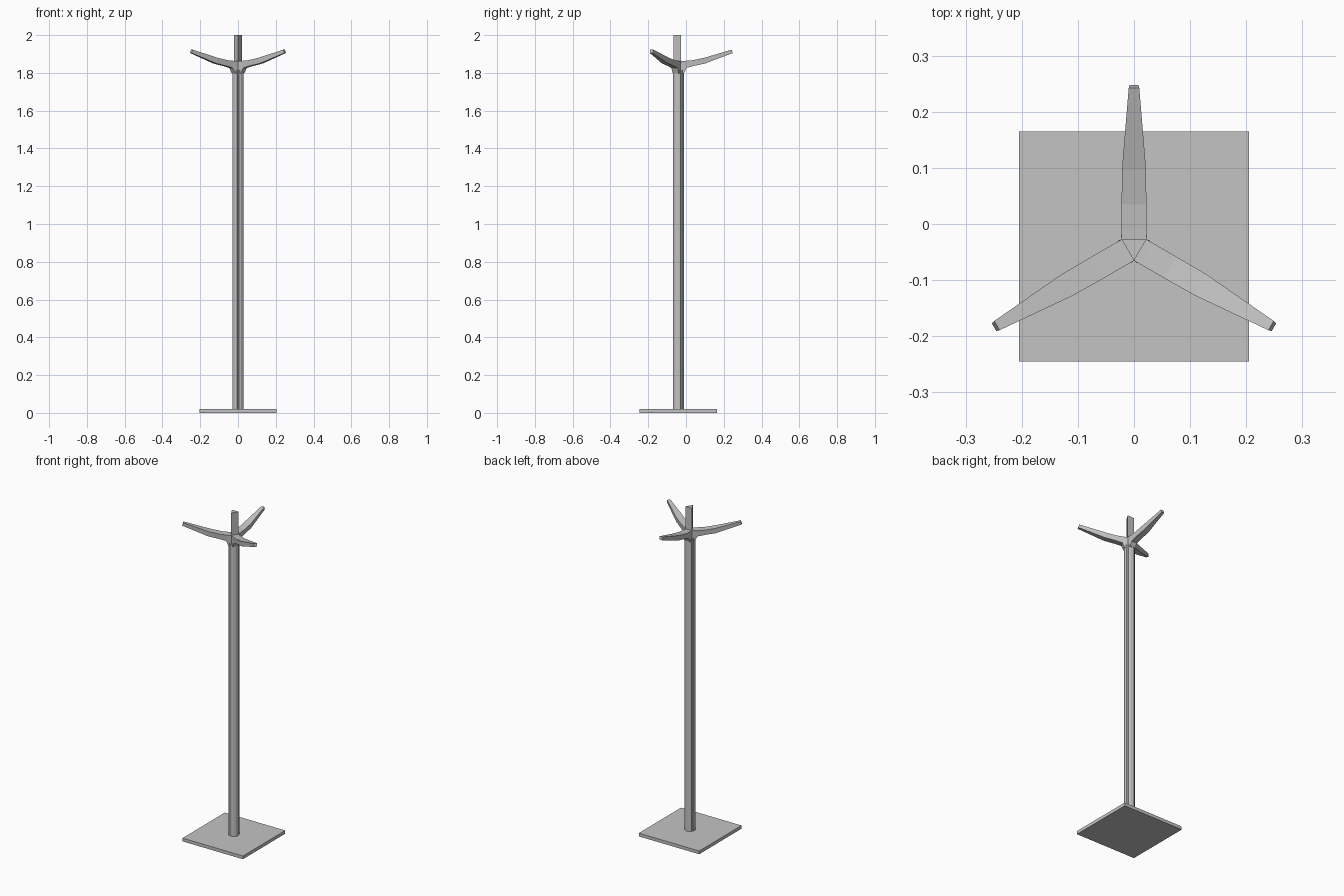
import bpy, bmesh, math
from mathutils import Vector

cube = bpy.data.objects.get("Cube")
if cube:
    bpy.data.objects.remove(cube)

CENTRE_Y = -0.04
UP = Vector((0, 0, 1))

grey = bpy.data.materials.new("metal_grey")
grey.use_nodes = True
grey.diffuse_color = (0.55, 0.55, 0.55, 1)
grey.node_tree.nodes["Principled BSDF"].inputs["Base Color"].default_value = (0.55, 0.55, 0.55, 1)


def loft(name, rings):
    """Skin a list of equal-sized point rings into a closed flat-shaded solid."""
    bm = bmesh.new()
    loops = [[bm.verts.new(p) for p in ring] for ring in rings]
    n = len(loops[0])
    for a, b in zip(loops, loops[1:]):
        for i in range(n):
            j = (i + 1) % n
            bm.faces.new((a[i], a[j], b[j], b[i]))
    bm.faces.new(loops[0][::-1])
    bm.faces.new(loops[-1])
    bmesh.ops.recalc_face_normals(bm, faces=bm.faces)
    mesh = bpy.data.meshes.new(name)
    bm.to_mesh(mesh)
    bm.free()
    mesh.materials.append(grey)
    obj = bpy.data.objects.new(name, mesh)
    obj.location.y = CENTRE_Y
    bpy.context.collection.objects.link(obj)
    return obj


def polar(radius, degrees, z):
    a = math.radians(degrees)
    return Vector((radius * math.cos(a), radius * math.sin(a), z))


def prism(name, outline, z0, z1):
    return loft(name, [[polar(r, a, z) for r, a in outline] for z in (z0, z1)])


# Square base plate
prism("base_plate", [(0.205 * math.sqrt(2), 45 + 90 * i) for i in range(4)], 0, 0.02)

# Round pole with three narrow grooves between the arms
lobe = [(0.025, 0), (0.03, 9), (0.03, 34), (0.03, 60), (0.03, 86), (0.03, 111)]
pole_outline = [(r, a + 30 + 120 * k) for k in range(3) for r, a in lobe]
prism("pole", pole_outline, 0.02, 1.815)

# Upright three-sided spike
prism("centre_spike", [(0.0256, 30 + 120 * k) for k in range(3)], 1.80, 2.0)

# Arm stations: distance out at top and bottom, top z, bottom z, half width
STATIONS = [
    (0.012, 0.012, 1.862, 1.790, 0.022),
    (0.030, 0.030, 1.863, 1.800, 0.022),
    (0.040, 0.042, 1.864, 1.826, 0.022),
    (0.075, 0.078, 1.867, 1.836, 0.022),
    (0.137, 0.142, 1.880, 1.850, 0.0215),
    (0.282, 0.288, 1.923, 1.905, 0.0095),
]


def arm(name, degrees):
    out = polar(1, degrees, 0)
    side = UP.cross(out)
    rings = []
    for r_top, r_low, top, low, half in STATIONS:
        rings.append([
            out * r_top + side * half + UP * top,
            out * r_top - side * half + UP * top,
            out * r_low - side * half * 0.85 + UP * low,
            out * r_low + side * half * 0.85 + UP * low,
        ])
    loft(name, rings)


for name, degrees in (("back_arm", 90), ("right_arm", 210), ("left_arm", 330)):
    arm(name, degrees)
